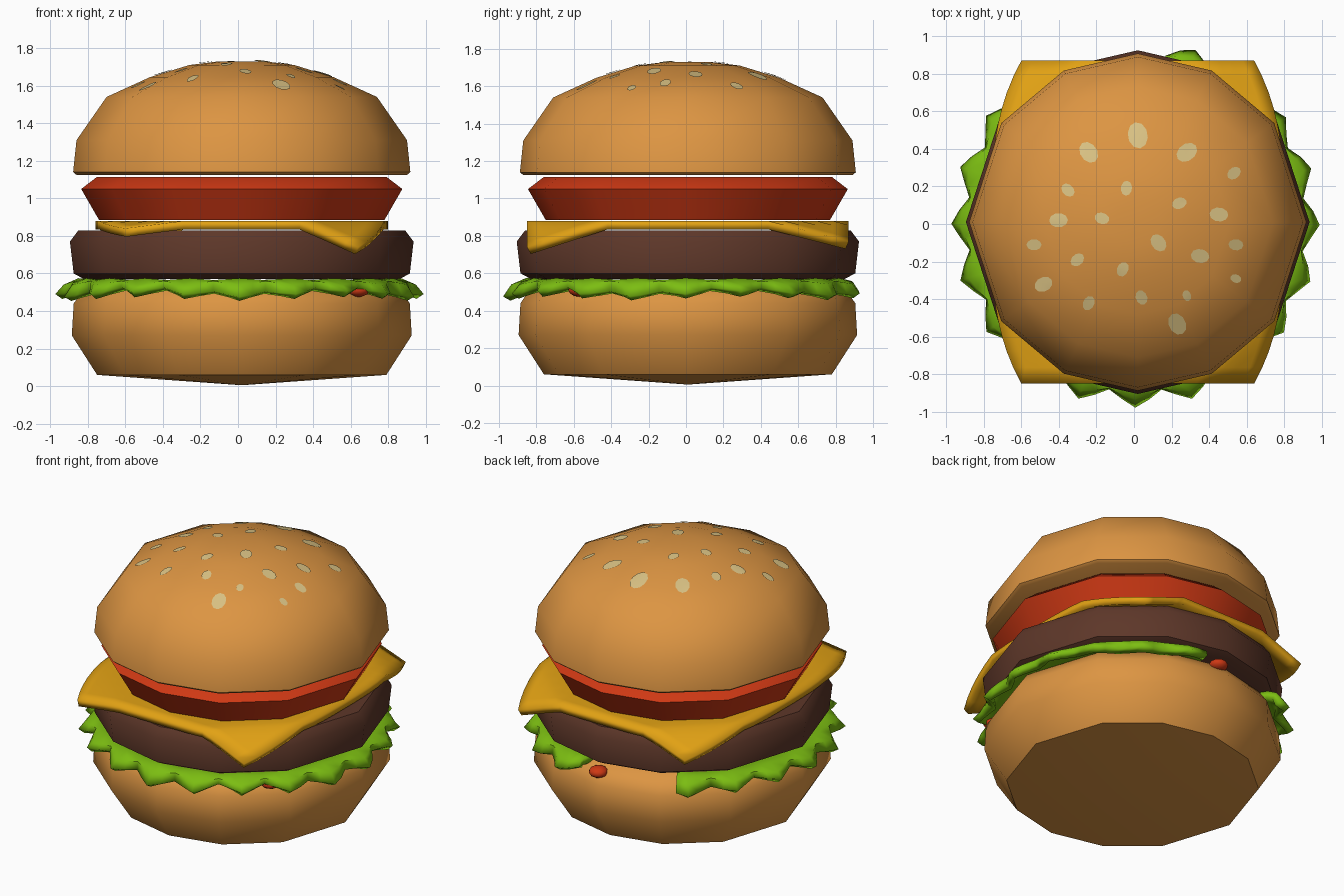
import bpy, bmesh, math
from mathutils import Vector
from mathutils.bvhtree import BVHTree

cube = bpy.data.objects.get("Cube")
if cube:
    bpy.data.objects.remove(cube)

CENTRE = Vector((0.02, 0.01, 0))


def material(name, *rgb):
    mat = bpy.data.materials.new(name)
    mat.use_nodes = True
    mat.diffuse_color = (*rgb, 1)
    shader = next(n for n in mat.node_tree.nodes if n.type == "BSDF_PRINCIPLED")
    shader.inputs["Base Color"].default_value = (*rgb, 1)
    shader.inputs["Roughness"].default_value = 0.7
    return mat


BREAD = material("toasted_bread", 0.72, 0.3, 0.055)
SEED = material("sesame", 0.7, 0.54, 0.23)
RED = material("tomato_red", 0.62, 0.04, 0.007)
CHEESE = material("cheese_yellow", 0.76, 0.36, 0.007)
MEAT = material("grilled_brown", 0.11, 0.038, 0.022)
GREEN = material("lettuce_green", 0.2, 0.51, 0.006)


def finish(name, bm, mat, angle=45, recalc=True):
    """Turn a bmesh into a smooth object that keeps its sharp edges."""
    if recalc:
        bmesh.ops.recalc_face_normals(bm, faces=bm.faces)
    mesh = bpy.data.meshes.new(name)
    bm.to_mesh(mesh)
    bm.free()
    mesh.materials.append(mat)
    mesh.shade_smooth()
    mesh.set_sharp_from_angle(angle=math.radians(angle))
    obj = bpy.data.objects.new(name, mesh)
    bpy.context.collection.objects.link(obj)
    return obj


def thicken(obj, amount):
    mod = obj.modifiers.new("thickness", "SOLIDIFY")
    mod.thickness = amount
    mod.offset = -1


# Twelve uneven directions, the same in every quarter
HALF = [0, 36, 64, 90, 116, 144]
TURNS = [math.radians(a + flip) for flip in (0, 180) for a in HALF]


def layer(name, profile, mat, angle=45):
    """Lathe (radius, height) pairs; a zero radius closes with a point."""
    bm = bmesh.new()
    rings = []
    for r, z in profile:
        turns = TURNS if r else [0]
        rings.append([bm.verts.new(CENTRE + Vector((r * math.cos(t), r * math.sin(t), z)))
                      for t in turns])
    n = len(TURNS)
    for low, high in zip(rings, rings[1:]):
        for i in range(n):
            j = (i + 1) % n
            corners = [low[i % len(low)], low[j % len(low)],
                       high[j % len(high)], high[i % len(high)]]
            bm.faces.new(list(dict.fromkeys(corners)))
    return finish(name, bm, mat, angle)


# Stacked round layers
layer("bottom_bun", [(0, 0.005), (0.77, 0.06), (0.905, 0.27), (0.895, 0.44),
                     (0.84, 0.52), (0.7, 0.56), (0, 0.56)], BREAD)
layer("patty", [(0, 0.57), (0.84, 0.57), (0.895, 0.6), (0.915, 0.77),
                (0.87, 0.83), (0, 0.83)], MEAT)
layer("tomato_slice", [(0, 0.885), (0.76, 0.885), (0.855, 1.05),
                       (0.77, 1.115), (0, 1.115)], RED, 40)
top_bun = layer("top_bun", [(0, 1.125), (0.88, 1.125), (0.898, 1.14), (0.88, 1.31),
                            (0.72, 1.54), (0.49, 1.645), (0.28, 1.71),
                            (0.12, 1.73), (0, 1.73)], BREAD)

# Square cheese slice with drooping, pinched corners
bm = bmesh.new()
bmesh.ops.create_grid(bm, x_segments=20, y_segments=20, size=1)
DROOP = {(True, False): 0.14, (False, False): 0.04, (True, True): 0.11, (False, True): 0.12}
for v in bm.verts:
    a, b = v.co.x, v.co.y
    corner = max(0, (abs(a) + abs(b) - 1.5) / 0.5)
    z = 0.88 - DROOP[(a > 0, b > 0)] * corner
    v.co = CENTRE + Vector((a * (0.78 - 0.16 * abs(b) ** 3), b * 0.86, z))
thicken(finish("cheese_slice", bm, CHEESE, recalc=False), 0.045)

# Ruffled lettuce, open at the back
bm = bmesh.new()
TIPS, START, SPAN = 20, 122, 318
steps = round(SPAN / 360 * TIPS * 4)
rows = []
for k in range(steps + 1):
    t = math.radians(START + SPAN * k / steps)
    wave = abs(((t * TIPS / math.tau) % 1) - 0.5) * 2      # one on a tip
    wobble = 0.015 * math.sin(5 * t)
    row = [(0.7, 0.565), (0.86, 0.565 + 0.01 * wave),
           (0.89 + 0.05 * wave, 0.56 - 0.02 * wave),
           (0.895 + 0.09 * wave, 0.515 - 0.025 * wave + wobble)]
    rows.append([bm.verts.new(CENTRE * 0.5 + Vector((r * math.cos(t), r * math.sin(t), z)))
                 for r, z in row])
for one, two in zip(rows, rows[1:]):
    for i in range(3):
        bm.faces.new((one[i], one[i + 1], two[i + 1], two[i]))
thicken(finish("lettuce", bm, GREEN, recalc=False), 0.045)

# Red drips that peek out beneath the lettuce
for name, turn in (("front_drip", -43), ("back_drip", 88)):
    bm = bmesh.new()
    bmesh.ops.create_icosphere(bm, subdivisions=2, radius=0.06)
    t = math.radians(turn)
    for v in bm.verts:
        v.co.z *= 0.6
        v.co += CENTRE + Vector((0.85 * math.cos(t), 0.85 * math.sin(t), 0.51))
    finish(name, bm, RED)

# Sesame seeds laid on the dome: x, y and size
SEEDS = [(0.02, 0.47, 7), (-0.24, 0.38, 6), (0.28, 0.38, 6), (0.53, 0.27, 4),
         (-0.35, 0.18, 4), (-0.04, 0.19, 4), (0.24, 0.11, 4), (0.45, 0.05, 5),
         (-0.4, 0.02, 5), (-0.17, 0.03, 4), (-0.53, -0.11, 4), (0.13, -0.1, 5),
         (0.35, -0.17, 5), (0.54, -0.11, 4), (-0.3, -0.19, 4), (-0.06, -0.24, 4),
         (-0.48, -0.32, 5), (-0.24, -0.42, 4), (0.04, -0.39, 4), (0.28, -0.38, 3),
         (0.54, -0.29, 3), (0.23, -0.53, 6)]
bm = bmesh.new()
bm.from_mesh(top_bun.data)
dome = BVHTree.FromBMesh(bm)
bm.free()


def on_dome(x, y):
    spot, normal, _, _ = dome.ray_cast(Vector((x, y, 3)), Vector((0, 0, -1)))
    return spot + normal * 0.006


bm = bmesh.new()
for x, y, size in SEEDS:
    lean = math.atan2(y, x) + 0.3 * math.sin(x * 40)
    wide, long = size * 0.0075, size * 0.01
    hub = bm.verts.new(on_dome(x, y))
    rim = []
    for k in range(10):
        t = math.tau * k / 10
        a, b = long * math.cos(t), wide * math.sin(t)
        rim.append(bm.verts.new(on_dome(x + a * math.cos(lean) - b * math.sin(lean),
                                        y + a * math.sin(lean) + b * math.cos(lean))))
    for k in range(10):
        bm.faces.new((hub, rim[k], rim[(k + 1) % 10]))
finish("sesame_seeds", bm, SEED, recalc=False)
